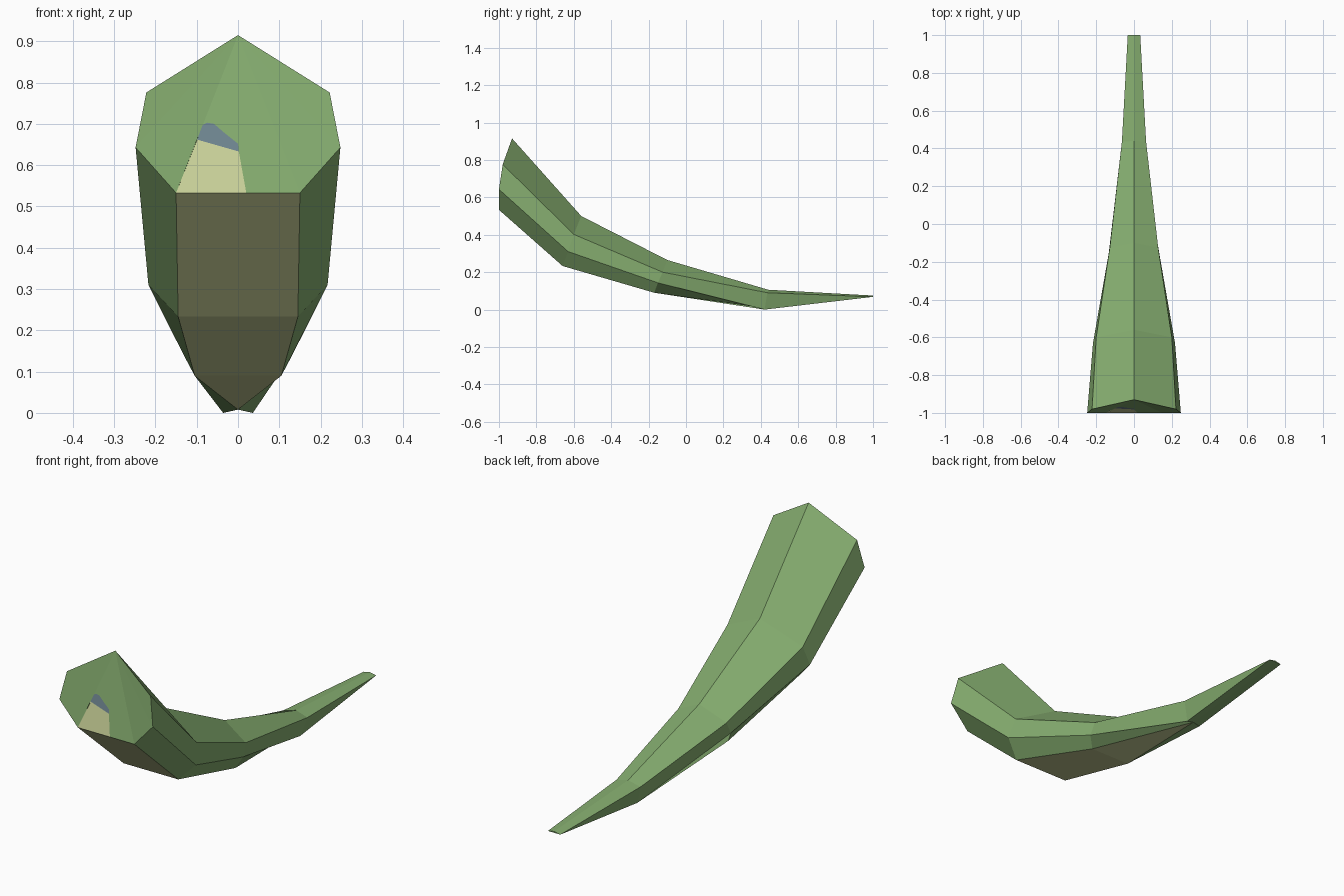
import bpy, bmesh

if "Cube" in bpy.data.objects:
    bpy.data.objects.remove(bpy.data.objects["Cube"])


def material(name, rgb):
    """Flat colour from 0-255 display values, converted to linear."""
    lin = [((c / 255 + 0.055) / 1.055) ** 2.4 for c in rgb]
    m = bpy.data.materials.new(name)
    m.diffuse_color = (*lin, 1)
    m.use_nodes = True
    m.node_tree.nodes["Principled BSDF"].inputs["Base Color"].default_value = m.diffuse_color
    return m


GREEN, CREAM, BLUE = 0, 1, 2
mats = [material("leaf green", (134, 174, 112)),
        material("belly cream", (206, 214, 156)),
        material("slate blue", (112, 135, 146))]

# Half sections as (x, y, z): ridge, shoulder, flank, belly edge
sections = [
    [(0, -0.93, 0.915), (0.222, -0.98, 0.776), (0.248, -1, 0.643), (0.15, -1, 0.533)],
    [(0, -0.56, 0.50), (0.20, -0.60, 0.402), (0.217, -0.63, 0.31), (0.145, -0.66, 0.233)],
    [(0, -0.10, 0.265), (0.128, -0.125, 0.20), (0.133, -0.15, 0.143), (0.105, -0.17, 0.09)],
    [(0, 0.44, 0.106), (0.064, 0.435, 0.09), (0.036, 0.42, 0.0), (0, 0.42, 0.008)],
    [(0, 1, 0.075), (0.033, 1, 0.068), (0.033, 1, 0.068), (0, 1, 0.068)],
]

bm = bmesh.new()

# Curved seven-sided body; the underside strip is cream
rings = []
for half in sections:
    pts = half + [(-x, y, z) for x, y, z in reversed(half[1:])]
    rings.append([bm.verts.new(p) for p in pts])
for a, b in zip(rings, rings[1:]):
    for i in range(7):
        j = (i + 1) % 7
        f = bm.faces.new((a[i], a[j], b[j], b[i]))
        f.material_index = CREAM if i == 3 else GREEN
bm.faces.new(rings[-1])

# Front cap: side triangles fanned from the ridge
r = rings[0]
for i in (1, 2, 4, 5):
    bm.faces.new((r[0], r[i + 1], r[i]))


# Middle of the cap, split into green, cream and blue areas in one plane
def cap_vert(x, z):
    return bm.verts.new((x, -1 + 0.07 * (z - 0.533) / 0.382, z))


left, top_left = cap_vert(-0.099, 0.662), cap_vert(-0.086, 0.697)
crest = [cap_vert(x, z) for x, z in
         ((-0.075, 0.703), (-0.058, 0.70), (-0.035, 0.68), (0.0, 0.652))]
right, foot = cap_vert(0.002, 0.633), cap_vert(0.02, 0.533)
bm.faces.new([r[0], top_left] + crest + [right, foot, r[3]])
bm.faces.new([r[4], foot, right, left]).material_index = CREAM
bm.faces.new([left, right] + crest[::-1] + [top_left]).material_index = BLUE

# Collapse the pinched points of the tail and tidy the normals
bmesh.ops.remove_doubles(bm, verts=bm.verts[:], dist=0.0005)
bmesh.ops.recalc_face_normals(bm, faces=bm.faces[:])

mesh = bpy.data.meshes.new("curved_body")
bm.to_mesh(mesh)
bm.free()
for m in mats:
    mesh.materials.append(m)
body = bpy.data.objects.new("curved_body", mesh)
bpy.context.collection.objects.link(body)
